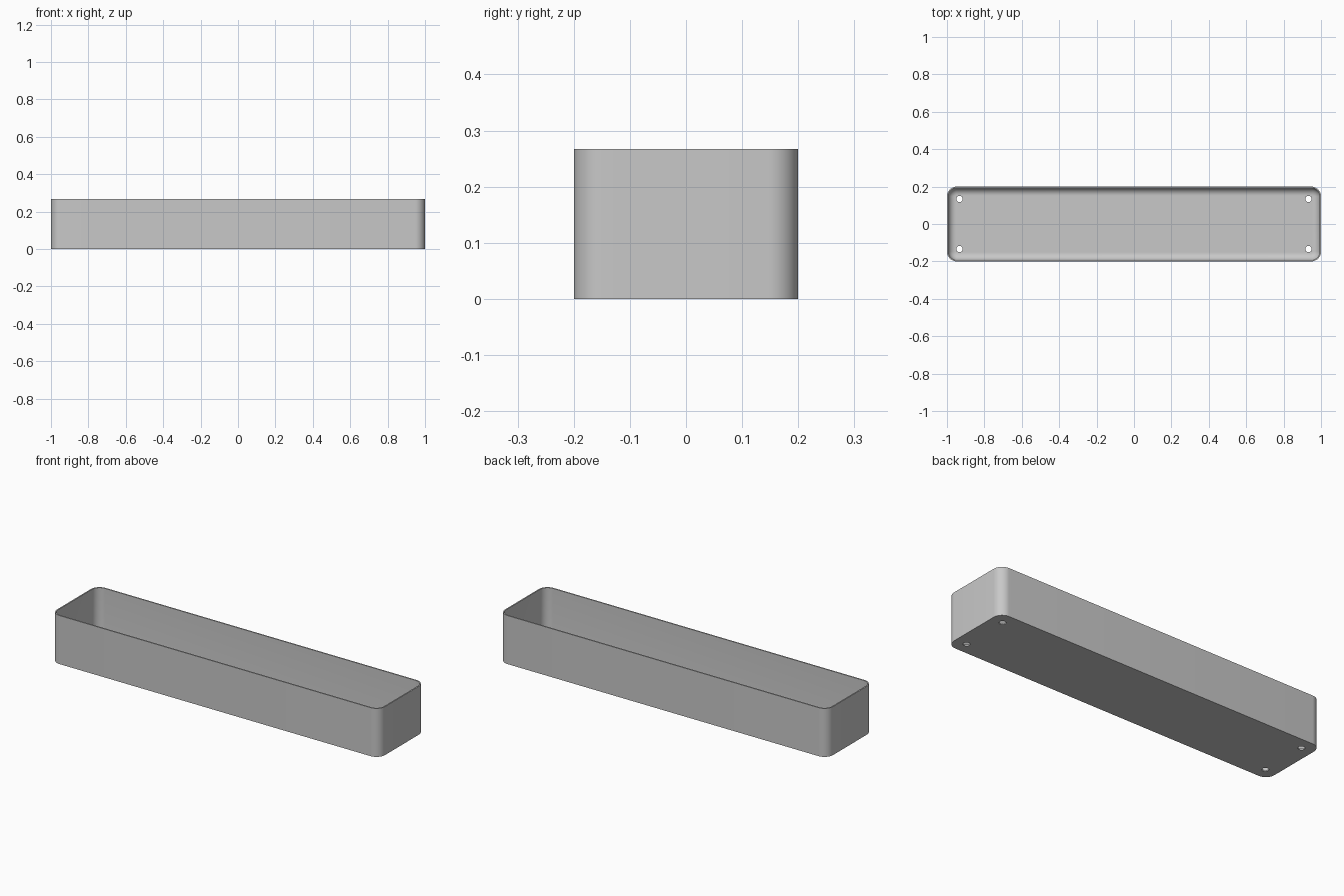
import bpy, bmesh, math

if "Cube" in bpy.data.objects:
    bpy.data.objects.remove(bpy.data.objects["Cube"])

HX, HY, H = 1.0, 0.2, 0.267      # half length, half width, height
R, WALL, FILLET = 0.053, 0.007, 0.04
SEG = 12

grey = bpy.data.materials.new("light grey")
grey.diffuse_color = (0.58, 0.58, 0.58, 1)
grey.use_nodes = True
grey.node_tree.nodes["Principled BSDF"].inputs["Base Color"].default_value = grey.diffuse_color


def ring(bm, inset, z):
    """Rounded rectangle, inset from the outer outline."""
    r = R - inset
    verts = []
    for i, (sx, sy) in enumerate([(1, 1), (-1, 1), (-1, -1), (1, -1)]):
        for k in range(SEG + 1):
            a = math.pi / 2 * (i + k / SEG)
            verts.append(bm.verts.new((sx * (HX - R) + r * math.cos(a),
                                       sy * (HY - R) + r * math.sin(a), z)))
    return verts


# Tray shell: outer wall, rim, inner wall and filleted inner floor
levels = [(0, 0), (0, H), (WALL, H)]
for k in range(11):
    a = math.pi / 2 * k / 10
    levels.append((WALL + FILLET * (1 - math.cos(a)),
                   WALL + FILLET * (1 - math.sin(a))))
bm = bmesh.new()
rings = [ring(bm, d, z) for d, z in levels]
for lo, hi in zip(rings, rings[1:]):
    n = len(lo)
    for i in range(n):
        j = (i + 1) % n
        bm.faces.new((lo[i], lo[j], hi[j], hi[i]))
bm.faces.new(rings[0][::-1])
bm.faces.new(rings[-1])
bmesh.ops.recalc_face_normals(bm, faces=bm.faces)
mesh = bpy.data.meshes.new("tray")
bm.to_mesh(mesh)
bm.free()
mesh.materials.append(grey)
tray = bpy.data.objects.new("tray", mesh)
bpy.context.collection.objects.link(tray)

# Drain holes near the four corners
cutters = []
for sx in (-1, 1):
    for sy in (-1, 1):
        bpy.ops.mesh.primitive_cylinder_add(vertices=32, radius=0.017, depth=0.06,
                                            location=(sx * 0.933, sy * 0.134, 0))
        cutter = bpy.context.object
        cutter.name = "hole_cutter"
        cutter.data.materials.append(grey)
        cutter.hide_render = True
        mod = tray.modifiers.new("drain_hole", 'BOOLEAN')
        mod.object = cutter
        mod.operation = 'DIFFERENCE'
        mod.solver = 'EXACT'
        cutters.append(cutter)

# Apply the holes, remove the cutters and smooth the rounded faces
bpy.ops.object.select_all(action='DESELECT')
tray.select_set(True)
bpy.context.view_layer.objects.active = tray
for mod in list(tray.modifiers):
    bpy.ops.object.modifier_apply(modifier=mod.name)
for cutter in cutters:
    bpy.data.objects.remove(cutter)
bpy.ops.object.shade_smooth_by_angle(angle=math.radians(35))
